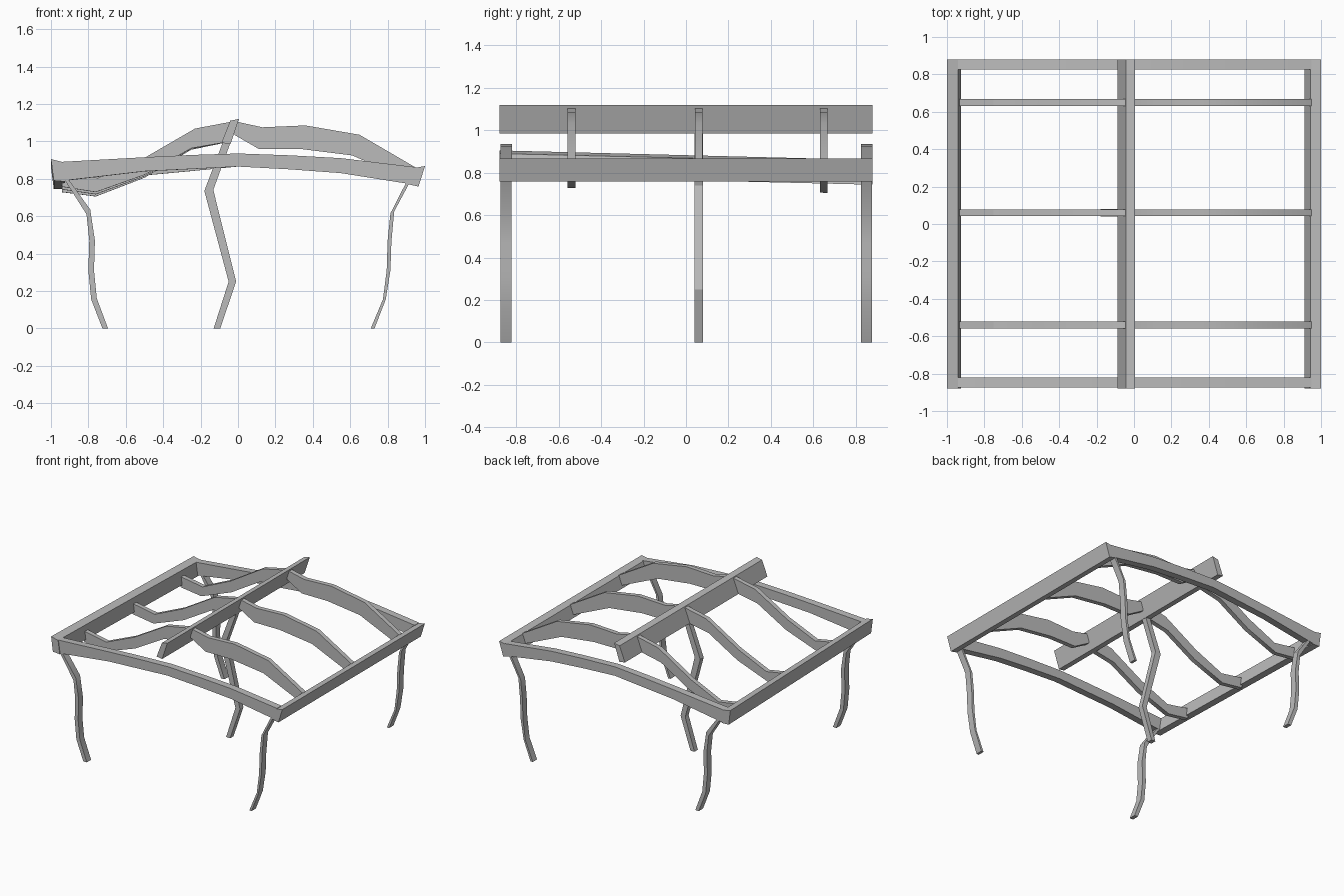
import bpy
import math

cube = bpy.data.objects.get("Cube")
if cube:
    bpy.data.objects.remove(cube, do_unlink=True)

grey = bpy.data.materials.new("plain grey")
grey.use_nodes = True
COLOUR = (0.5, 0.5, 0.5, 1)
grey.diffuse_color = COLOUR
grey.node_tree.nodes["Principled BSDF"].inputs["Base Color"].default_value = COLOUR


def beam(name, upper, lower, y0, y1, shift=None):
    """Strip between two matching x-z edges, extruded from y0 to y1.
    shift(x, y) gives an optional height offset."""
    n = len(upper)
    verts = []
    for y in (y0, y1):
        for x, z in upper + lower:
            verts.append((x, y, z + (shift(x, y) if shift else 0)))
    m = 2 * n
    faces = []
    for i in range(n - 1):
        a, b, c, d = i, i + 1, n + i + 1, n + i
        faces += [(a, d, c, b), (a + m, b + m, c + m, d + m),
                  (a, b, b + m, a + m), (d, d + m, c + m, c)]
    faces += [(0, m, m + n, n), (n - 1, m - 1, 2 * m - 1, m + n - 1)]
    mesh = bpy.data.meshes.new(name)
    mesh.from_pydata(verts, [], faces)
    mesh.materials.append(grey)
    obj = bpy.data.objects.new(name, mesh)
    bpy.context.collection.objects.link(obj)
    bpy.ops.object.select_all(action='DESELECT')
    obj.select_set(True)
    bpy.context.view_layer.objects.active = obj
    bpy.ops.object.mode_set(mode='EDIT')
    bpy.ops.mesh.select_all(action='SELECT')
    bpy.ops.mesh.normals_make_consistent(inside=False)
    bpy.ops.object.mode_set(mode='OBJECT')
    bpy.ops.object.shade_smooth_by_angle(angle=math.radians(30))
    return obj


def sag(x, y):
    """The left-hand edge of the roof drops gently towards the back."""
    return -0.045 * max(0, -x) * (y + 0.88) / 1.76


# Arched end rails and the corner legs below them
arch_top = [(-0.95, 0.89), (-0.5, 0.915), (-0.25, 0.927), (0, 0.935),
            (0.28, 0.925), (0.55, 0.91), (0.95, 0.862)]
arch_low = [(-0.93, 0.79), (-0.5, 0.84), (-0.25, 0.852), (0, 0.865),
            (0.28, 0.85), (0.55, 0.83), (0.93, 0.77)]
west_out = [(-0.95, 0.83), (-0.81, 0.61), (-0.795, 0.47), (-0.80, 0.31),
            (-0.785, 0.155), (-0.725, 0)]
west_in = [(-0.93, 0.83), (-0.79, 0.635), (-0.765, 0.47), (-0.77, 0.31),
           (-0.755, 0.16), (-0.695, 0)]
east_out = [(0.95, 0.84), (0.835, 0.625), (0.82, 0.46), (0.815, 0.31),
            (0.79, 0.155), (0.73, 0)]
east_in = [(0.93, 0.84), (0.815, 0.615), (0.80, 0.47), (0.795, 0.31),
           (0.775, 0.155), (0.71, 0)]
for end, y0, y1 in (("front", -0.875, -0.82), ("back", 0.825, 0.88)):
    beam(end + "_rail", arch_top, arch_low, y0, y1, sag)
    beam(end + "_right_leg", west_out, west_in, y0, y1 - 0.002)
    beam(end + "_left_leg", east_out, east_in, y0, y1 - 0.002)

# Tilted side rails and ridge beam
beam("right_side_rail", [(-1, 0.905), (-0.94, 0.89)],
     [(-0.985, 0.79), (-0.925, 0.785)], -0.88, 0.88, sag)
beam("left_side_rail", [(0.945, 0.858), (1, 0.868)],
     [(0.912, 0.77), (0.965, 0.758)], -0.88, 0.88)
beam("ridge_beam", [(-0.042, 1.11), (0.005, 1.12)],
     [(-0.088, 0.992), (-0.04, 0.985)], -0.88, 0.88)

# Curved rafters on both sides of the ridge
hump_top = [(-0.02, 1.108), (0.13, 1.075), (0.36, 1.085), (0.65, 1.035), (0.95, 0.86)]
hump_low = [(-0.02, 1.035), (0.11, 0.96), (0.33, 0.96), (0.61, 0.925), (0.93, 0.785)]
dip_top = [(-0.02, 1.108), (-0.23, 1.07), (-0.51, 0.91), (-0.75, 0.81), (-0.95, 0.85)]
dip_low = [(-0.07, 0.995), (-0.25, 0.965), (-0.5, 0.825), (-0.76, 0.735), (-0.94, 0.765)]
for i, y in enumerate((-0.54, 0.06, 0.65), 1):
    beam(f"left_rafter_{i}", hump_top, hump_low, y - 0.018, y + 0.018)
    beam(f"right_rafter_{i}", dip_top, dip_low, y - 0.018, y + 0.018, sag)

# Crooked central post
beam("centre_post", [(-0.13, 0), (-0.05, 0.25), (-0.18, 0.735), (-0.045, 1.09)],
     [(-0.095, 0), (-0.01, 0.25), (-0.132, 0.74), (-0.005, 1.09)], 0.039, 0.081)
